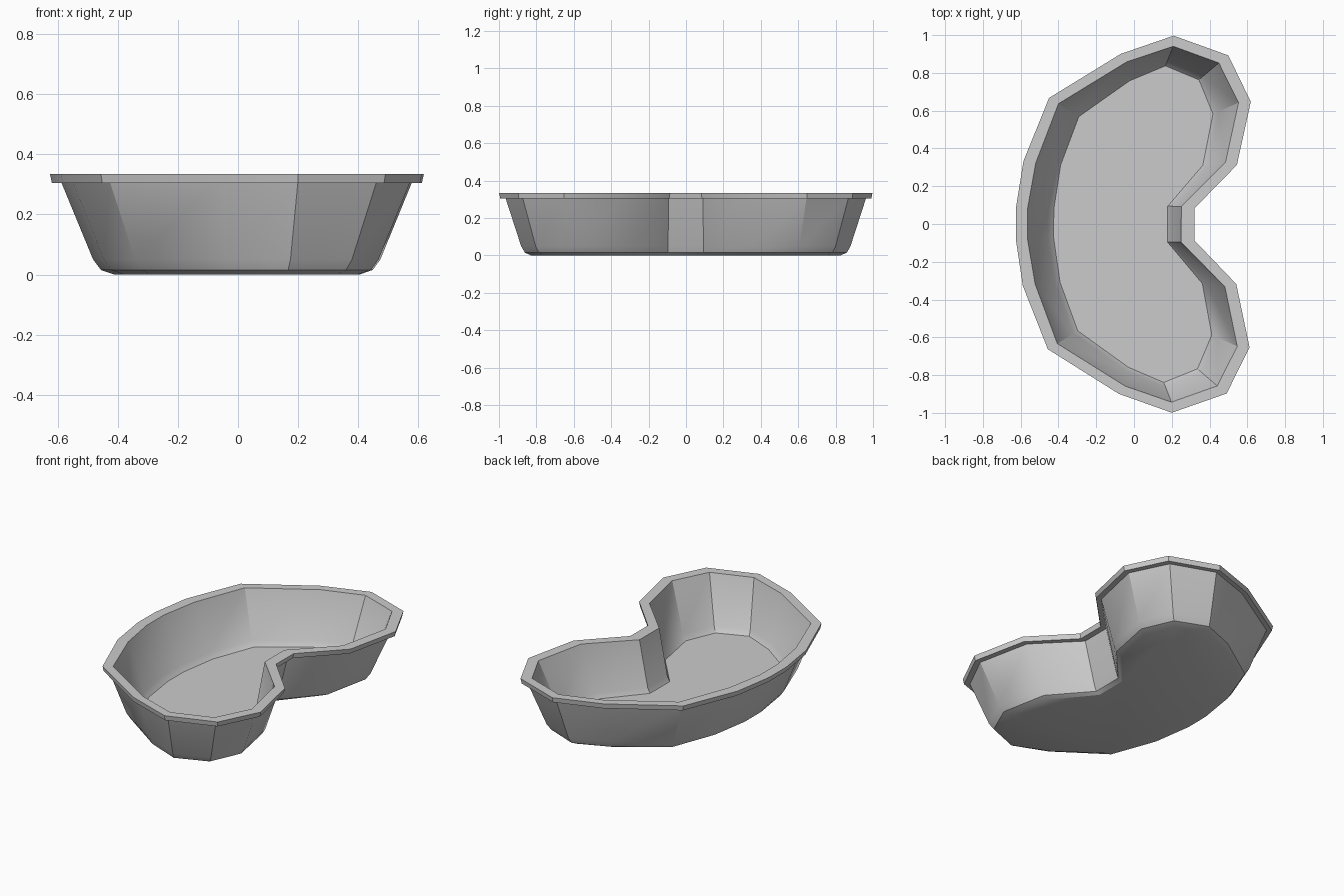
import bpy, bmesh, math
from mathutils import Vector, Matrix

if "Cube" in bpy.data.objects:
    bpy.data.objects.remove(bpy.data.objects["Cube"])

# Kidney outline, half with y > 0, from the inner notch round to the long side
LIP = [(.32, .085), (.543, .315), (.615, .65), (.495, .895), (.205, .998),
       (-.075, .90), (-.453, .665), (-.587, .33), (-.625, .085)]
MOUTH = [(.25, .095), (.483, .33), (.55, .645), (.445, .855), (.203, .942),
         (-.043, .858), (-.403, .635), (-.522, .32), (-.563, .085)]
FLOOR = [(.178, .095), (.363, .313), (.415, .585), (.34, .765), (.162, .838),
         (-.027, .758), (-.295, .567), (-.39, .31), (-.425, .075)]


def outline(half):
    """Mirror the half outline into a closed loop."""
    return [Vector(p) for p in half] + [Vector((x, -y)) for x, y in reversed(half)]


lip, mouth, floor = map(outline, (LIP, MOUTH, FLOOR))


def ring(bm, t, z):
    """Blend floor (0) -> mouth (1) -> lip (2) and place the loop at height z."""
    pts = []
    for f, m, l in zip(floor, mouth, lip):
        p = f + (m - f) * t if t <= 1 else m + (l - m) * (t - 1)
        pts.append(bm.verts.new((p.x, p.y, z)))
    return pts


# Wall section: outer base, outer wall, overhanging lip, inner wall, inner floor
SECTION = [(-.1, 0), (.22, .015), (.41, .05), (1.38, .305), (1.9, .305),
           (2, .335), (1, .335), (.22, .055), (0, .025)]

bm = bmesh.new()
rings = [ring(bm, t, z) for t, z in SECTION]
n = len(lip)
for a, b in zip(rings, rings[1:]):
    for i in range(n):
        j = (i + 1) % n
        bm.faces.new((a[i], a[j], b[j], b[i]))
bm.faces.new(list(reversed(rings[0])))
bm.faces.new(rings[-1])
bmesh.ops.recalc_face_normals(bm, faces=bm.faces)
bm.transform(Matrix.Rotation(-.005, 4, 'Z'))

mesh = bpy.data.meshes.new("kidney_dish")
bm.to_mesh(mesh)
bm.free()
dish = bpy.data.objects.new("kidney_dish", mesh)
bpy.context.collection.objects.link(dish)
bpy.context.view_layer.objects.active = dish
dish.select_set(True)
bpy.ops.object.shade_smooth_by_angle(angle=math.radians(32))
